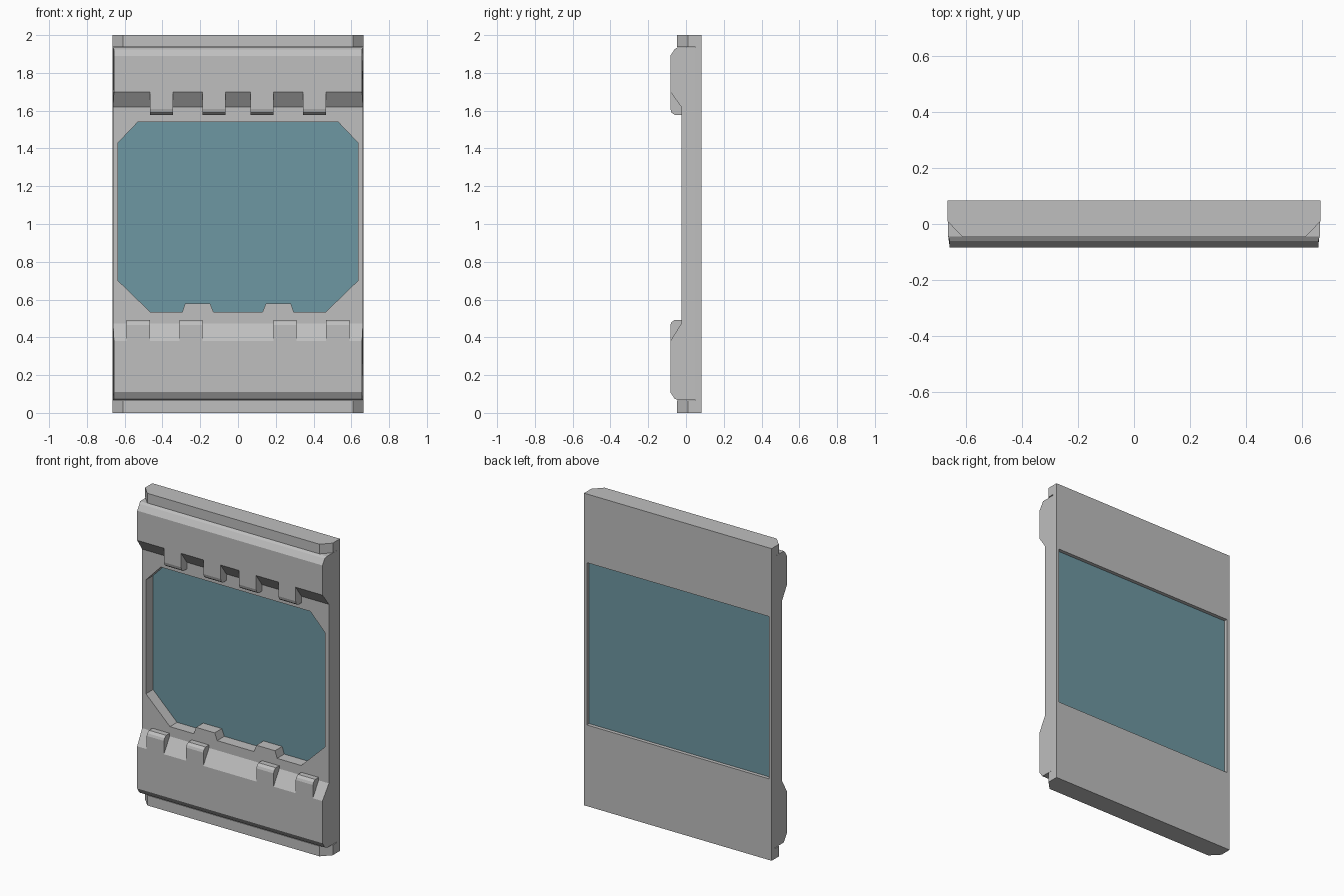
import bpy, bmesh
from mathutils import Vector

if "Cube" in bpy.data.objects:
    bpy.data.objects.remove(bpy.data.objects["Cube"], do_unlink=True)


def material(name, rgb):
    m = bpy.data.materials.new(name)
    m.use_nodes = True
    m.diffuse_color = (*rgb, 1)
    m.node_tree.nodes["Principled BSDF"].inputs["Base Color"].default_value = (*rgb, 1)
    return m


grey = material("light grey", (0.52, 0.52, 0.52))
blue = material("dusty blue", (0.155, 0.31, 0.36))


def prism(name, outline, axis, lo, hi, mat=grey):
    """Extrude a 2D outline along an axis (0=x, 1=y, 2=z) from lo to hi."""
    def place(p, d):
        c = list(p)
        c.insert(axis, d)
        return Vector(c)
    bm = bmesh.new()
    face = bm.faces.new([bm.verts.new(place(p, lo)) for p in outline])
    new = bmesh.ops.extrude_face_region(bm, geom=[face])["geom"]
    moved = [v for v in new if isinstance(v, bmesh.types.BMVert)]
    bmesh.ops.translate(bm, verts=moved, vec=place((0, 0), hi - lo))
    bmesh.ops.recalc_face_normals(bm, faces=bm.faces)
    me = bpy.data.meshes.new(name)
    bm.to_mesh(me)
    bm.free()
    me.materials.append(mat)
    ob = bpy.data.objects.new(name, me)
    bpy.context.scene.collection.objects.link(ob)
    return ob


def rect(w, lo, hi):
    return [(-w, lo), (w, lo), (w, hi), (-w, hi)]


def mirrored(half):
    """Close a right-hand half outline by reflecting it in x."""
    return half + [(-x, v) for x, v in reversed(half)]


def cut(ob, cutter):
    """Subtract the cutter, bake the result and discard the cutter."""
    mod = ob.modifiers.new("cut", 'BOOLEAN')
    mod.operation, mod.solver, mod.object = 'DIFFERENCE', 'EXACT', cutter
    cutter.hide_render = True
    bpy.context.view_layer.update()
    dg = bpy.context.evaluated_depsgraph_get()
    baked = bpy.data.meshes.new_from_object(ob.evaluated_get(dg))
    ob.modifiers.clear()
    ob.data = baked
    bpy.data.objects.remove(cutter, do_unlink=True)


# Back frame with chamfered top and bottom bars
frame = prism("back_frame", mirrored([(0.665, 0.083), (0.665, 0.01), (0.61, -0.047)]), 2, 0, 2)
cut(frame, prism("bar_gap", rect(1, 0.065, 1.938), 1, -0.3, 0.05))
cut(frame, prism("rear_window", rect(0.645, 0.52, 1.56), 1, 0, 0.3))

# Front panel: thin middle with a raised band above and below
panel = prism("front_panel", [
    (0.05, 0.068), (-0.045, 0.068), (-0.06, 0.075), (-0.083, 0.11),
    (-0.083, 0.38), (-0.025, 0.473), (-0.025, 1.62), (-0.083, 1.70),
    (-0.083, 1.89), (-0.06, 1.925), (-0.045, 1.935), (0.05, 1.935)], 0, -0.662, 0.662)
for v in panel.data.vertices:
    if v.co.y < -0.05:
        v.co.x *= 0.992
window = mirrored([(0.53, 1.54), (0.635, 1.43), (0.635, 0.70), (0.465, 0.535),
                   (0.295, 0.535), (0.28, 0.58), (0.148, 0.58), (0.13, 0.535)])
cut(panel, prism("front_window", window, 1, -0.3, 0.3))

# Glass sheet
prism("glass", rect(0.645, 0.52, 1.56), 1, 0.047, 0.06, blue)

# Blocks along the inner edges of both bands
upper = [(-0.01, 1.70), (-0.083, 1.70), (-0.083, 1.61), (-0.077, 1.59),
         (-0.06, 1.578), (-0.01, 1.578)]
lower = [(-0.01, 0.38), (-0.083, 0.38), (-0.083, 0.465), (-0.077, 0.48),
         (-0.06, 0.492), (-0.01, 0.492)]
for band, outline, starts in (("upper", upper, (0.065, 0.345)), ("lower", lower, (0.188, 0.467))):
    for x in starts:
        prism(band + "_block_left", outline, 0, x, x + 0.122)
        prism(band + "_block_right", outline, 0, -x - 0.122, -x)
